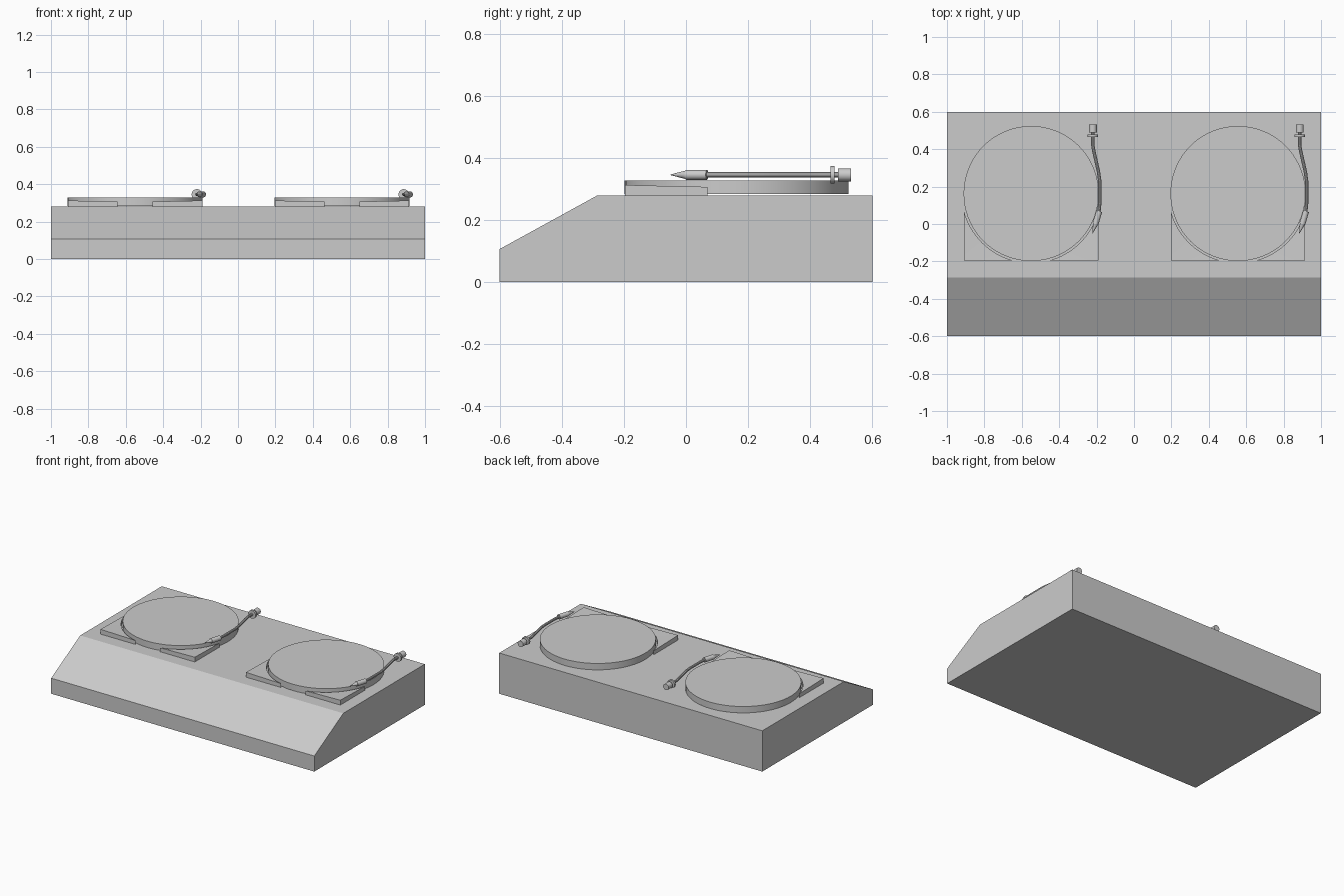
import bpy, bmesh, math
from mathutils import Vector

cube = bpy.data.objects.get("Cube")
if cube:
    bpy.data.objects.remove(cube, do_unlink=True)

grey = bpy.data.materials.new("plain_grey")
grey.use_nodes = True
grey.diffuse_color = (0.6, 0.6, 0.6, 1)
grey.node_tree.nodes["Principled BSDF"].inputs["Base Color"].default_value = (0.6, 0.6, 0.6, 1)


def finish(obj, smooth=True):
    obj.data.materials.append(grey)
    if smooth:
        bpy.ops.object.select_all(action="DESELECT")
        obj.select_set(True)
        bpy.context.view_layer.objects.active = obj
        bpy.ops.object.shade_smooth_by_angle(angle=math.radians(30))
    return obj


def from_bmesh(name, bm, smooth=True):
    bmesh.ops.recalc_face_normals(bm, faces=bm.faces)
    mesh = bpy.data.meshes.new(name)
    bm.to_mesh(mesh)
    bm.free()
    obj = bpy.data.objects.new(name, mesh)
    bpy.context.collection.objects.link(obj)
    return finish(obj, smooth)


def rod(name, start, end, r1, r2, sides=24):
    """Round bar or cone between two points."""
    start, end = Vector(start), Vector(end)
    axis = end - start
    bpy.ops.mesh.primitive_cone_add(vertices=sides, radius1=r1, radius2=r2,
                                    depth=axis.length, location=(start + end) / 2)
    obj = bpy.context.object
    obj.rotation_euler = axis.to_track_quat("Z", "Y").to_euler()
    obj.name = name
    return finish(obj)


# Console body: side profile extruded across the width
bm = bmesh.new()
profile = [(-0.6, 0), (0.6, 0), (0.6, 0.28), (-0.285, 0.28), (-0.6, 0.107)]
face = bm.faces.new([bm.verts.new((-1, y, z)) for y, z in profile])
sweep = bmesh.ops.extrude_face_region(bm, geom=[face])
bmesh.ops.translate(bm, vec=(2, 0, 0),
                    verts=[v for v in sweep["geom"] if isinstance(v, bmesh.types.BMVert)])
from_bmesh("console_body", bm, smooth=False)

HALF, HOLE, BOTTOM, CY = 0.359, 0.371, 0.279, 0.163


def corner_plate(name, cx, side):
    """Front corner plate with a round cut-out that follows the platter."""
    steps = 20
    first = math.acos(HALF / HOLE)
    bm = bmesh.new()
    outline = [(HALF, -HALF, 0.313)]
    for i in range(steps + 1):
        a = first + (math.pi / 2 - 2 * first) * i / steps
        outline.append((HOLE * math.cos(a), -HOLE * math.sin(a), 0.307))
    top = [bm.verts.new((cx + side * x, CY + y, z)) for x, y, z in outline]
    low = [bm.verts.new((v.co.x, v.co.y, BOTTOM)) for v in top]
    for i in range(1, steps + 1):
        bm.faces.new((top[0], top[i], top[i + 1]))
        bm.faces.new((low[0], low[i + 1], low[i]))
    for i in range(len(top)):
        j = (i + 1) % len(top)
        bm.faces.new((top[i], low[i], low[j], top[j]))
    from_bmesh(name, bm)


def tonearm(label, cx):
    z = 0.346
    # Bent tube
    curve = bpy.data.curves.new(label + "_arm_tube", "CURVE")
    curve.dimensions = "3D"
    curve.bevel_depth = 0.009
    curve.bevel_resolution = 3
    curve.use_fill_caps = True
    path = [(0.33, 0.49), (0.33, 0.42), (0.335, 0.39), (0.36, 0.28),
            (0.367, 0.23), (0.367, 0.11), (0.362, 0.06)]
    spline = curve.splines.new("POLY")
    spline.points.add(len(path) - 1)
    for point, (x, y) in zip(spline.points, path):
        point.co = (cx + x, y, z, 1)
    tube = bpy.data.objects.new(label + "_arm_tube", curve)
    bpy.context.collection.objects.link(tube)
    bpy.ops.object.select_all(action="DESELECT")
    tube.select_set(True)
    bpy.context.view_layer.objects.active = tube
    bpy.ops.object.convert(target="MESH")
    finish(bpy.context.object)
    # Collar and counterweight
    rod(label + "_arm_collar", (cx + 0.33, 0.465, z), (cx + 0.33, 0.478, z), 0.028, 0.028)
    rod(label + "_counterweight", (cx + 0.33, 0.49, z), (cx + 0.33, 0.532, z), 0.021, 0.021)
    # Cartridge and needle
    tail, neck, tip = (cx + 0.364, 0.068, z), (cx + 0.344, 0, z), (cx + 0.328, -0.05, z)
    rod(label + "_cartridge", tail, neck, 0.016, 0.016)
    rod(label + "_needle", neck, tip, 0.014, 0.001)


for label, cx in (("right", -0.55), ("left", 0.556)):
    rod(label + "_platter", (cx, CY, 0.284), (cx, CY, 0.328), 0.361, 0.361, 72)
    corner_plate(label + "_plate_outer", cx, -1)
    corner_plate(label + "_plate_inner", cx, 1)
    tonearm(label, cx)
